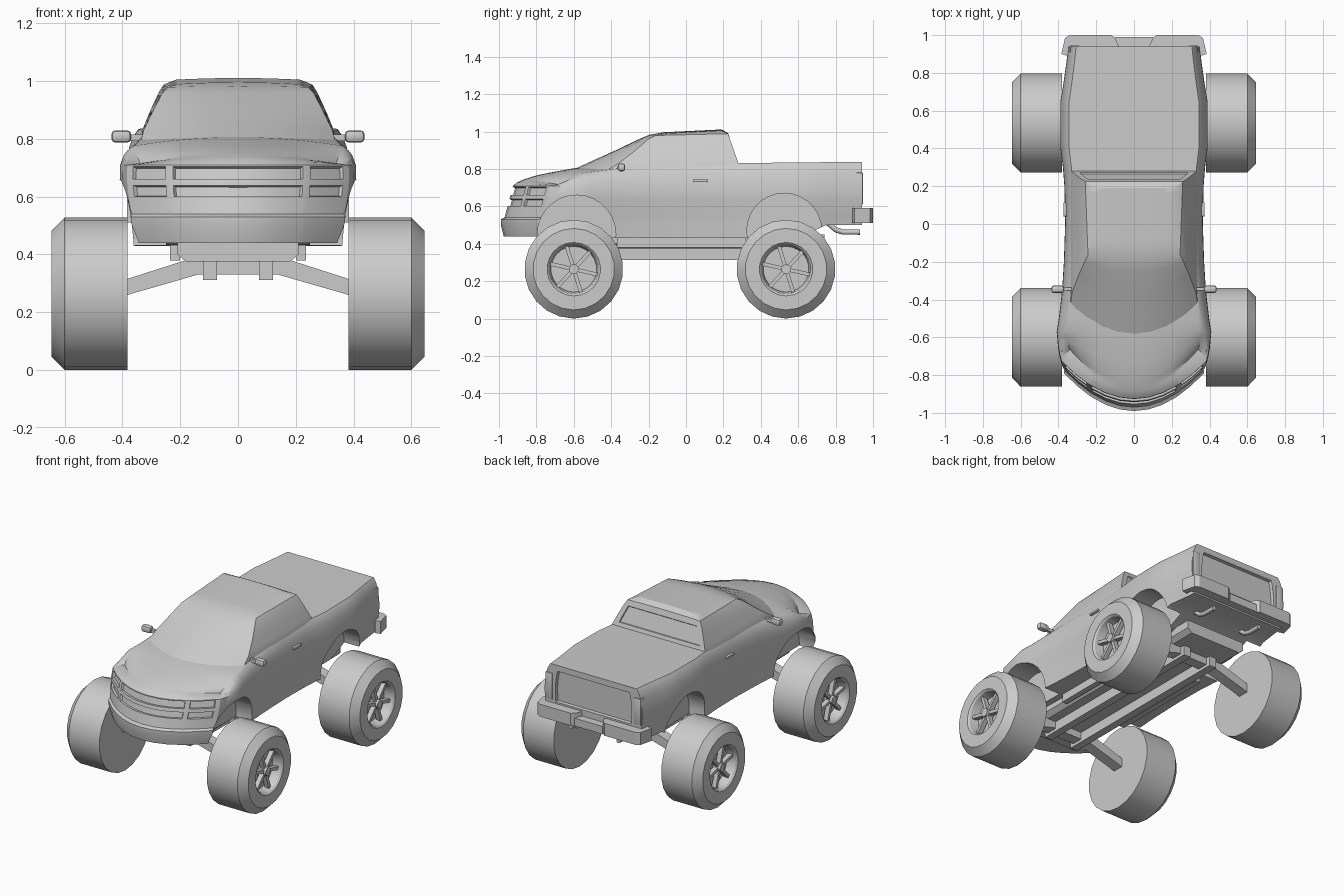
import bpy, bmesh, math
from mathutils import Matrix, Vector

old = bpy.data.objects.get("Cube")
if old:
    bpy.data.objects.remove(old, do_unlink=True)

grey = bpy.data.materials.new("plain grey")
grey.use_nodes = True
TONE = (0.6, 0.6, 0.6, 1)
grey.diffuse_color = TONE
grey.node_tree.nodes["Principled BSDF"].inputs["Base Color"].default_value = TONE


def table(v, *pts):
    """Piecewise linear lookup."""
    for (a, p), (b, q) in zip(pts, pts[1:]):
        if v <= b:
            return p + (q - p) * max(0, (v - a) / (b - a))
    return pts[-1][1]


def finish(bm, name, angle=30):
    bmesh.ops.recalc_face_normals(bm, faces=bm.faces)
    me = bpy.data.meshes.new(name)
    bm.to_mesh(me)
    bm.free()
    ob = bpy.data.objects.new(name, me)
    bpy.context.collection.objects.link(ob)
    me.materials.append(grey)
    smooth(ob, angle)
    return ob


def smooth(ob, angle):
    bpy.ops.object.select_all(action='DESELECT')
    ob.select_set(True)
    bpy.context.view_layer.objects.active = ob
    if angle:
        bpy.ops.object.shade_smooth_by_angle(angle=math.radians(angle))


def shaped_box(axes, shape):
    """Surface of a lattice box, each point moved by shape(). Returns mesh and nominal face centres."""
    bm, verts, info = bmesh.new(), {}, {}

    def vert(key):
        if key not in verts:
            verts[key] = bm.verts.new(shape(*(axes[n][key[n]] for n in range(3))))
        return verts[key]

    for n in range(3):
        a, b = [m for m in range(3) if m != n]
        for end in (0, len(axes[n]) - 1):
            for i in range(len(axes[a]) - 1):
                for j in range(len(axes[b]) - 1):
                    keys = []
                    for di, dj in ((0, 0), (1, 0), (1, 1), (0, 1)):
                        k = [0, 0, 0]
                        k[n], k[a], k[b] = end, i + di, j + dj
                        keys.append(tuple(k))
                    f = bm.faces.new([vert(k) for k in keys])
                    mid = [sum(axes[m][k[m]] for k in keys) / 4 for m in range(3)]
                    info[f] = ((n, end > 0), mid)
    bmesh.ops.recalc_face_normals(bm, faces=bm.faces)
    return bm, info


def recess(bm, info, side, u0, u1, z0, z1, edge, depth):
    faces = [f for f, (s, m) in info.items()
             if s == side and u0 < m[0] < u1 and z0 < m[2] < z1]
    bmesh.ops.inset_region(bm, faces=faces, thickness=edge, depth=0, use_even_offset=True)
    bmesh.ops.inset_region(bm, faces=faces, thickness=0.003, depth=-depth, use_even_offset=True)


def block(name, x, y, z, bevel=0.0):
    bm = bmesh.new()
    bmesh.ops.create_cube(bm, size=1)
    for v in bm.verts:
        v.co = [r[0] + (c + 0.5) * (r[1] - r[0]) for c, r in zip(v.co, (x, y, z))]
    if bevel:
        bmesh.ops.bevel(bm, geom=bm.edges[:], offset=bevel, segments=2, affect='EDGES', profile=0.5)
    return finish(bm, name)


def prism(name, outline, axis, lo, hi, angle=30):
    """Extrude a 2D outline along an axis: (x, z) along y or (x, y) along z."""
    bm = bmesh.new()
    f = bm.faces.new([bm.verts.new((a, lo, b) if axis == 'y' else (a, b, lo)) for a, b in outline])
    out = bmesh.ops.extrude_face_region(bm, geom=[f])["geom"]
    step = Vector((0, hi - lo, 0) if axis == 'y' else (0, 0, hi - lo))
    bmesh.ops.translate(bm, vec=step, verts=[v for v in out if isinstance(v, bmesh.types.BMVert)])
    return finish(bm, name, angle)


def mirrored(half):
    return [-u for u in reversed(half)] + ([0] if 0 not in half else []) + list(half)


# Lower body: bumper, hood, fenders and covered bed in one shell
def body_shape(u, y, n):
    w = table(y, (-.99, .385), (-.85, .4), (-.6, .41), (-.3, .375), (0, .365), (.25, .37),
              (.4, .39), (.65, .39), (.8, .365), (.94, .348))
    w *= table(n, (.44, .94), (.53, .96), (.62, .99), (.66, 1), (.71, .995), (.77, .965), (.81, .925), (.83, .88))
    top = table(y, (-.99, .745), (-.9, .765), (-.8, .78), (-.57, .81), (-.3, .825), (.94, .838))
    low = table(y, (-.75, .44), (-.4, .43), (.6, .43), (.75, .5), (.94, .5))
    z = n
    if n > .71:
        z = .71 + (n - .71) * (top - .71) / .12
        z -= .03 * u * u * min(1, max(0, (-.1 - y) / .4)) * (n - .71) / .12
    elif n < .56:
        z = .56 - (.56 - n) * (.56 - low) / .12
    t = min(1, max(0, (-.55 - y) / .44))
    lean = table(n, (.44, .015), (.5, 0), (.53, 0), (.54, .02), (.71, .065), (.77, .085), (.83, .125))
    return u * w, y + t * (.2 * u * u + lean), z


us = mirrored([.2, .4, .6, .64, .8, .96, 1])
ys = [-.99, -.95, -.9, -.8, -.7, -.6, -.5, -.35, -.2, 0, .2, .3, .4, .5, .58, .65, .75, .85, .94]
zs = [.44, .5, .53, .54, .595, .645, .655, .71, .77, .8, .82, .83]
bm, info = shaped_box((us, ys, zs), body_shape)
FRONT, BACK = (1, False), (1, True)
for z0, z1 in ((.595, .645), (.655, .71)):
    for u0, u1 in ((-.6, .6), (.64, .96), (-.96, -.64)):
        recess(bm, info, FRONT, u0, u1, z0, z1, .006, .014)
recess(bm, info, BACK, -.8, .8, .595, .8, .006, .02)
body = finish(bm, "body", 28)

# Wheel arches cut into the body
for y, z, r in ((-.585, .45, .21), (.525, .47, .2)):
    for s in (-1, 1):
        bm = bmesh.new()
        bmesh.ops.create_cone(bm, cap_ends=True, segments=28, radius1=r, radius2=r, depth=.3,
                              matrix=Matrix.Translation((s * .4, y, z)) @ Matrix.Rotation(math.pi / 2, 4, 'Y'))
        cutter = finish(bm, "arch_cutter")
        cutter.hide_render = True
        mod = body.modifiers.new("arch", 'BOOLEAN')
        mod.operation, mod.solver, mod.object = 'DIFFERENCE', 'EXACT', cutter
        smooth(body, 0)
        bpy.ops.object.modifier_apply(modifier=mod.name)
        bpy.data.objects.remove(cutter, do_unlink=True)
smooth(body, 28)


# Cabin with raked windscreen
def cabin_shape(u, s, n):
    w = table(n, (.77, .342), (.83, .332), (.9, .303), (.96, .275), (.985, .258), (1, .215))
    w *= 1 - .06 * (1 - s) * (n - .77) / .23
    y0 = table(n, (.77, -.66), (.83, -.53), (.9, -.375), (.96, -.25), (.985, -.195), (1, -.12))
    y1 = table(n, (.77, .305), (.83, .28), (.96, .235), (.985, .225), (1, .19))
    y0 += u * u * table(n, (.77, .2), (.83, .17), (.96, .05), (1, .02))
    z = n + max(0, n - .96) / .04 * (.006 * (1 - u * u) + .015 * s - .01)
    return u * w, y0 + s * (y1 - y0), z


bm, info = shaped_box((mirrored([.25, .5, .75, .9, 1]), [0, .1, .3, .5, .7, .9, 1],
                       [.77, .83, .85, .9, .96, .985, 1]), cabin_shape)
recess(bm, info, BACK, -.9, .9, .85, .96, .004, .006)
finish(bm, "cabin", 28)

# Rear bumper with a stepped middle
half = [(.08, .94), (.1, .985), (.12, 1), (.34, 1), (.365, .985), (.385, .9), (.35, .89), (.345, .93)]
prism("rear_bumper", half + [(-x, y) for x, y in reversed(half)], 'z', .51, .59)
block("bumper_step", (-.1, .1), (.92, .99), (.51, .56))

# Chassis pan and long rails
prism("chassis_pan", [(-.21, .45), (-.21, .4), (-.18, .375), (.18, .375), (.21, .4), (.21, .45)], 'y', -.75, .74)
for s, side in ((-1, "right"), (1, "left")):
    block(side + "_rail", sorted((s * .072, s * .122)), (-.66, .6), (.312, .38))
    block(side + "_side_rail", sorted((s * .2, s * .235)), (-.37, .32), (.38, .44))

    # Exhaust tail
    cu = bpy.data.curves.new(side + "_exhaust", 'CURVE')
    cu.dimensions, cu.bevel_depth, cu.bevel_resolution, cu.use_fill_caps = '3D', .014, 2, True
    sp = cu.splines.new('POLY')
    sp.points.add(3)
    for p, (y, z) in zip(sp.points, ((.76, .51), (.8, .475), (.84, .462), (.93, .462))):
        p.co = (s * .17, y, z, 1)
    cu.materials.append(grey)
    bpy.context.collection.objects.link(bpy.data.objects.new(side + "_exhaust", cu))

    # Door mirror, handle and tail lamp
    block(side + "_mirror_arm", sorted((s * .32, s * .39)), (-.352, -.335), (.793, .815))
    block(side + "_mirror", sorted((s * .37, s * .438)), (-.365, -.325), (.787, .83), .014)
    block(side + "_door_handle", sorted((s * .35, s * .374)), (.04, .115), (.73, .744), .004)
    block(side + "_tail_lamp", sorted((s * .29, s * .34)), (.9, .946), (.61, .78), .004)

# Axles: cranked bars between the wheels
arm = [(.4, .255), (.14, .33), (-.14, .33), (-.4, .255), (-.4, .31), (-.15, .39), (.15, .39), (.4, .31)]


# Wheels: turned tyre with a sunken rim, hub and spokes
def wheel(name, s, y):
    z, sides = .264, 22
    bm = bmesh.new()
    rings = []
    for x, r in ((.382, .264), (.6, .264), (.645, .218), (.645, .143), (.635, .133), (.58, .122)):
        rings.append([bm.verts.new((s * x, y + r * math.cos(a), z + r * math.sin(a)))
                      for a in (math.tau * (i + .5) / sides for i in range(sides))])
    for p, q in zip(rings, rings[1:]):
        for i in range(sides):
            j = (i + 1) % sides
            bm.faces.new((p[i], p[j], q[j], q[i]))
    bm.faces.new(rings[0])
    bm.faces.new(rings[-1])
    finish(bm, name + "_tyre", 30)
    bm = bmesh.new()
    place = Matrix.Translation((s * .605, y, z))
    bmesh.ops.create_cone(bm, cap_ends=True, segments=12, radius1=.026, radius2=.026, depth=.06,
                          matrix=place @ Matrix.Rotation(math.pi / 2, 4, 'Y'))
    for i in range(6):
        turn = Matrix.Rotation(math.tau * i / 6 + .3, 4, 'X')
        bmesh.ops.create_cube(bm, size=1, matrix=place @ turn @ Matrix.Translation((0, 0, .07))
                              @ Matrix.Diagonal((.03, .02, .115, 1)))
    finish(bm, name + "_spokes")


for end, y in (("front", -.6), ("rear", .535)):
    prism(end + "_axle", arm, 'y', y - .035, y + .035, 0)
    for s, side in ((-1, "right"), (1, "left")):
        wheel(f"{end}_{side}_wheel", s, y)
